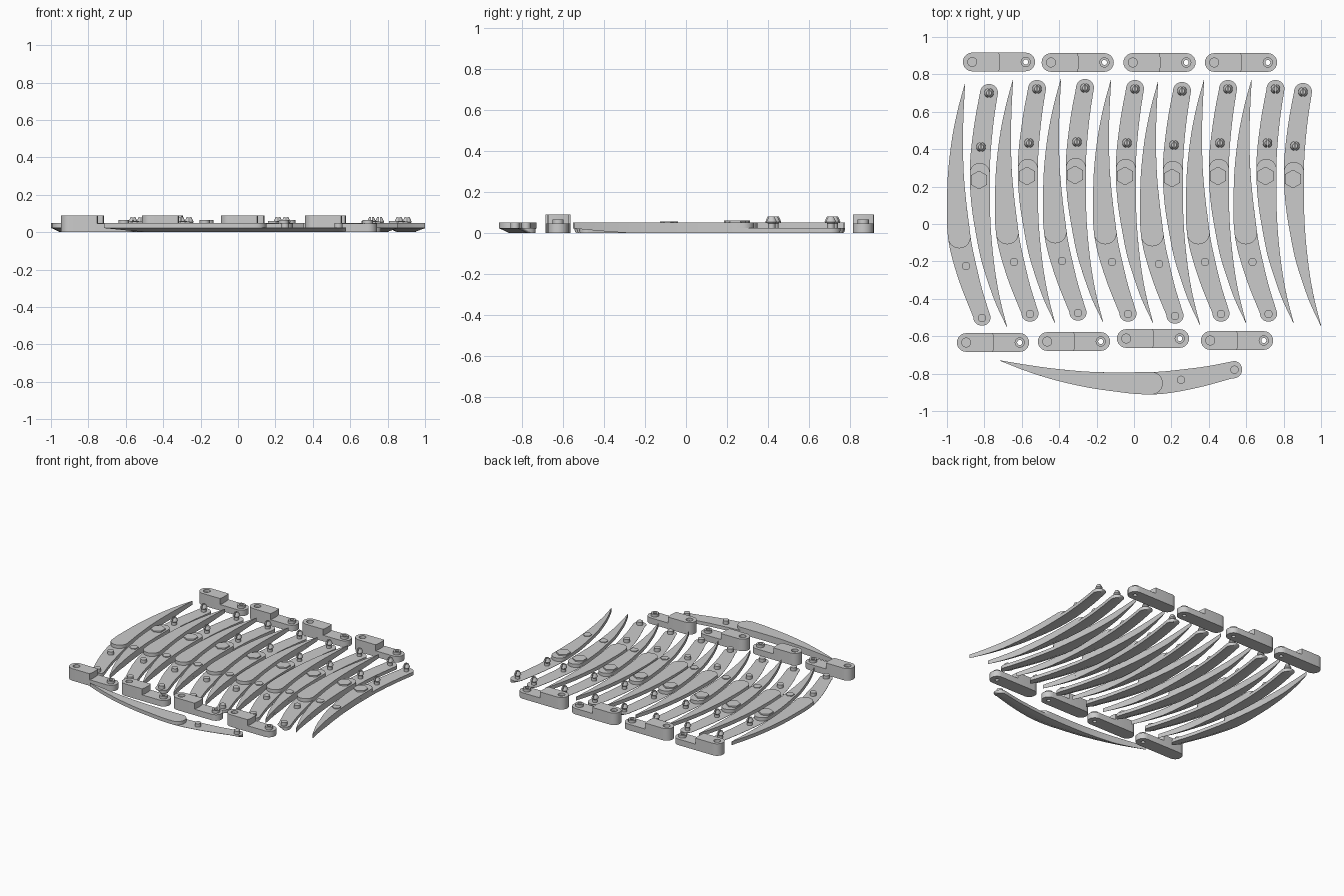
import bpy, bmesh, math
from mathutils import Vector, Matrix

if "Cube" in bpy.data.objects:
    bpy.data.objects.remove(bpy.data.objects["Cube"])

grey = bpy.data.materials.new("plain_grey")
grey.diffuse_color = (0.6, 0.6, 0.6, 1)
grey.use_nodes = True
grey.node_tree.nodes["Principled BSDF"].inputs["Base Color"].default_value = grey.diffuse_color

S = 187.0            # layout units per scene unit
LOW, TOP = 0.025, 0.05
BEVEL = 0.05         # width of the under-bevel on the convex edge


def pt(px, py):
    return Vector(((px - 1134) / S, (225 - py) / S))


def circle(c, r, n=24, a0=0.0):
    return [Vector((c[0] + r * math.cos(a0 + 2 * math.pi * i / n),
                    c[1] + r * math.sin(a0 + 2 * math.pi * i / n))) for i in range(n)]


def prism(bm, loops, z0, z1):
    """Extruded outline; further loops are holes."""
    edges = []
    for loop in loops:
        vs = [bm.verts.new((p[0], p[1], z0)) for p in loop]
        edges += [bm.edges.new((vs[i - 1], vs[i])) for i in range(len(vs))]
    geo = bmesh.ops.triangle_fill(bm, edges=edges, use_beauty=True)["geom"]
    faces = [f for f in geo if isinstance(f, bmesh.types.BMFace)]
    ext = bmesh.ops.extrude_face_region(bm, geom=faces, use_keep_orig=True)["geom"]
    for v in ext:
        if isinstance(v, bmesh.types.BMVert):
            v.co.z = z1


def cone(bm, c, r0, r1, z0, z1, n=24):
    bmesh.ops.create_cone(bm, cap_ends=True, segments=n, radius1=r0, radius2=r1, depth=z1 - z0,
                          matrix=Matrix.Translation((c[0], c[1], (z0 + z1) / 2)))


def edge_at(rows, y, k):
    """Smooth interpolation of the left or right blade edge at y."""
    i = max(j for j in range(len(rows) - 1) if rows[j][0] <= y + 1e-6)
    a, b = rows[i], rows[i + 1]
    p, q = rows[max(i - 1, 0)], rows[min(i + 2, len(rows) - 1)]
    h = b[0] - a[0]
    t = (y - a[0]) / h
    m0 = (b[k] - p[k]) / (b[0] - p[0]) * h
    m1 = (q[k] - a[k]) / (q[0] - a[0]) * h
    return ((2*t**3 - 3*t**2 + 1) * a[k] + (t**3 - 2*t**2 + t) * m0
            + (3*t**2 - 2*t**3) * b[k] + (t**3 - t**2) * m1)


def stations(rows, y0, y1, cap, n=28):
    """Left/right pairs from y0 to y1, closed by a round cap at the y1 end."""
    out = []
    for i in range(n + 1):
        y = y0 + (y1 - y0) * i / n
        out.append((pt(edge_at(rows, y, 1), y), pt(edge_at(rows, y, 2), y)))
    L, R = out[-1]
    c, u = (L + R) / 2, (R - L) / 2
    d = Vector((0, cap * u.length))
    for i in range(1, 9):
        a = math.pi / 2 * i / 8.2
        out.append((c - u * math.cos(a) + d * math.sin(a), c + u * math.cos(a) + d * math.sin(a)))
    return out


def loft(bm, sts, z0, z1, bevel):
    """Strip of four-sided sections; the left lower edge may be bevelled."""
    rings = []
    for L, R in sts:
        w = (R - L).length
        if bevel:
            f = min(1.0, w / BEVEL)
            inner = L + (R - L) * min(1.0, BEVEL / max(w, 1e-6)) * 0.99
            zb, zl = z0 + (z1 - z0) * (1 - f) * 0.9, z1 - 0.002
        else:
            inner, zb, zl = L, z0, z1
        ring = [(L, z1), (R, z1), (R, zb), (inner, zb)]
        if bevel:
            ring.append((L, zl))
        rings.append([bm.verts.new((p[0], p[1], z)) for p, z in ring])
    m = len(rings[0])
    for a, b in zip(rings, rings[1:]):
        for j in range(m):
            bm.faces.new((a[j], a[(j + 1) % m], b[(j + 1) % m], b[j]))
    bm.faces.new(rings[0])
    bm.faces.new(rings[-1])


def finish(bm, name):
    bmesh.ops.recalc_face_normals(bm, faces=bm.faces)
    me = bpy.data.meshes.new(name)
    bm.to_mesh(me)
    bm.free()
    me.materials.append(grey)
    return me


def place(me, name, loc=(0, 0), rot=0.0):
    ob = bpy.data.objects.new(name, me)
    ob.location = (loc[0], loc[1], 0)
    ob.rotation_euler.z = rot
    bpy.context.collection.objects.link(ob)
    return ob


# Pegged blade: tip at the back, handle with two pegs at the front
rows_a = [(85, 964.8, 965.2), (110, 958, 963.8), (140, 952, 963), (175, 948, 963.8), (205, 947, 966.5),
          (225, 947, 969), (245, 949, 971.7), (265, 953.8, 976), (290, 962, 982), (318, 973.3, 990.7)]
bm = bmesh.new()
loft(bm, stations(rows_a, 85, 318, -1), 0, LOW, True)
loft(bm, stations(rows_a, 85, 238, -1), LOW, TOP, False)
for c in ((982, 319), (966, 267)):
    cone(bm, pt(*c), 0.022, 0.022, LOW - 0.005, TOP)
peg_blade = finish(bm, "peg_blade")

# Pinned blade: tip at the front, head with two split pins at the back
rows_b = [(94, 980, 998), (115, 976, 994.7), (135, 973, 992.3), (160, 970.3, 990.3), (185, 970, 989.8),
          (210, 972, 990), (235, 976, 991.2), (260, 981, 993.6), (283, 988, 996.8), (305, 996, 1001.2),
          (328, 1006.8, 1007.2)]
bm = bmesh.new()
loft(bm, stations(rows_b, 328, 94, 1), 0, LOW, True)
loft(bm, stations(rows_b, 328, 174, 1), LOW, TOP, False)
# raised hexagons
prism(bm, [circle(pt(979, 181), 0.05, 6, math.pi / 6)], TOP - 0.005, 0.06)
prism(bm, [circle(pt(985, 243), 0.03, 6, math.pi / 6)], TOP - 0.005, 0.056)
# snap pins: round foot, two half cones with a slit between them
for c in (pt(989, 94), pt(981, 148)):
    cone(bm, c, 0.018, 0.018, LOW - 0.005, 0.05)
    for side in (-1, 1):
        prof = [(0.018, 0.046), (0.025, 0.054), (0.021, 0.064), (0.013, 0.08)]
        rings = []
        for r, z in prof:
            rings.append([bm.verts.new((c[0] + side * (0.003 + (r - 0.003) * math.sin(math.pi * i / 10)),
                                        c[1] + r * math.cos(math.pi * i / 10), z)) for i in range(11)])
        for a, b in zip(rings, rings[1:]):
            for j in range(11):
                k = (j + 1) % 11
                bm.faces.new((a[j], a[k], b[k], b[j]))
        bm.faces.new(rings[0])
        bm.faces.new(rings[-1])
pin_blade = finish(bm, "pin_blade")

# Link bar: raised left half with a blind hole, low right half with a hollow peg
H, R = 0.193, 0.05
D = H - R


def half_round(cx, sgn):
    return [Vector((cx + sgn * R * math.cos(a), sgn * R * math.sin(a)))
            for a in (math.pi * (i / 12 - 0.5) for i in range(13))]


bm = bmesh.new()
bore = circle((D, 0), 0.0135)
prism(bm, [half_round(D, 1) + half_round(-D, -1), bore], 0, 0.045)
prism(bm, [circle((D, 0), 0.027), bore], 0.045, 0.065)
block = half_round(-D, -1) + [Vector((0, -R)), Vector((0.005, -R / 2)), Vector((0.006, 0)),
                              Vector((0.005, R / 2)), Vector((0, R))]
prism(bm, [block], 0.045, 0.07)
prism(bm, [block, circle((-D, 0), 0.024)], 0.07, 0.09)
link_bar = finish(bm, "link_bar")

# Row of alternating blades
shifts = [(0, 0), (48, 4), (96, 5), (146, 4), (193, 2), (239, 4), (286.5, 4), (314, 1)]
for i, (dx, dy) in enumerate(shifts):
    place(pin_blade, f"pin_blade_{i + 1}", (dx / S, dy / S))
    if i < 7:
        place(peg_blade, f"peg_blade_{i + 1}", (dx / S, dy / S))

# Single blade lying across the front
rot = math.radians(83.6)
tip = Matrix.Rotation(rot, 2) @ pt(965, 85)
place(peg_blade, "front_peg_blade", pt(1000, 361.5) - tip, rot)

# Link bars along the back and front
bars = [(999, 63), (1077.7, 63.5), (1159.5, 63.5), (1241, 63.5),
        (993, 343.5), (1074, 342.5), (1153, 339.5), (1237, 341.5)]
for i, c in enumerate(bars):
    place(link_bar, f"link_bar_{i + 1}", pt(*c))

bpy.ops.object.select_all(action='SELECT')
bpy.context.view_layer.objects.active = bpy.context.collection.objects[0]
bpy.ops.object.shade_smooth_by_angle(angle=math.radians(30))
